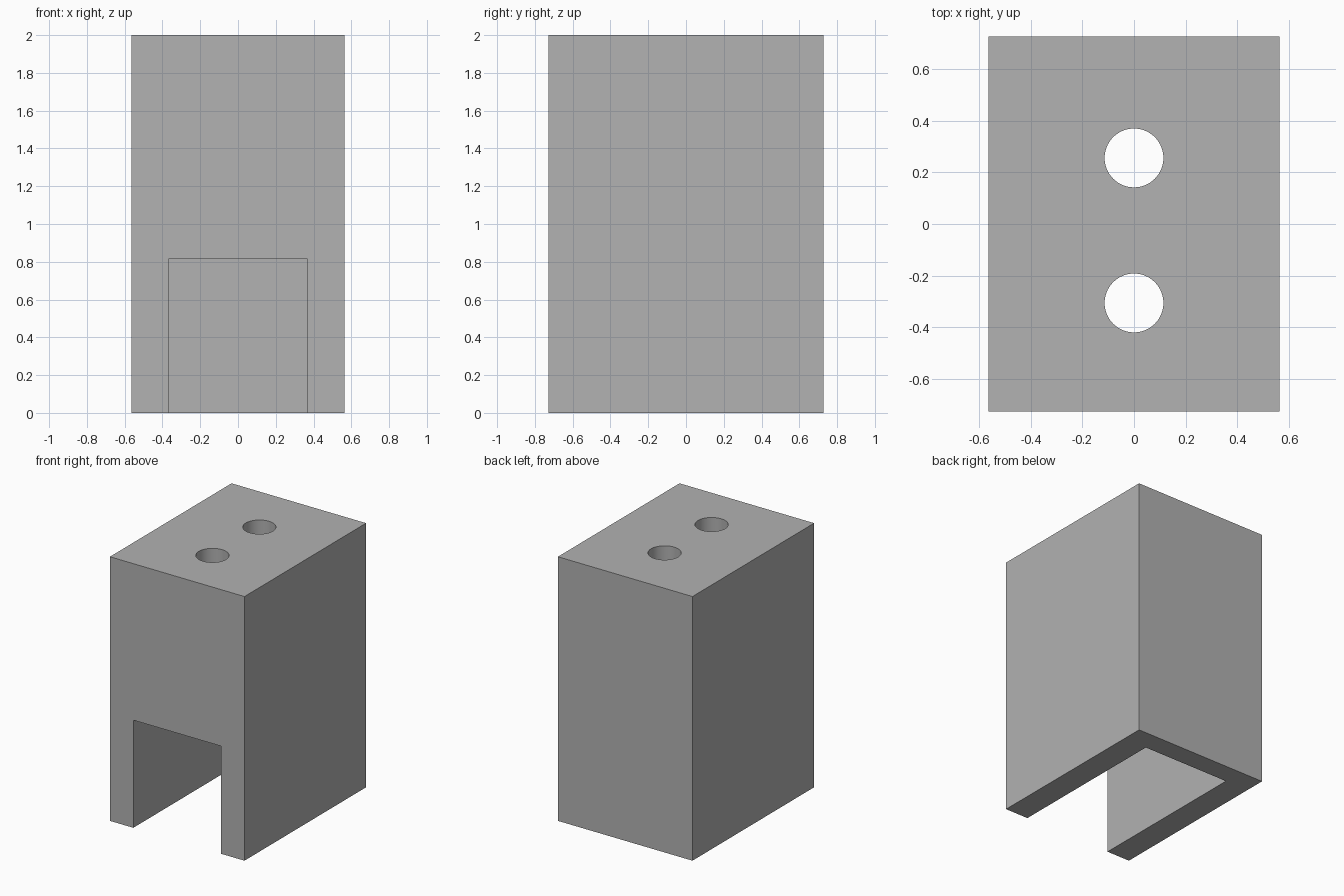
import bpy
import math

cube = bpy.data.objects.get("Cube")
if cube:
    bpy.data.objects.remove(cube, do_unlink=True)

WIDTH, DEPTH, HEIGHT = 1.127, 1.455, 2.0
SLOT_WIDTH, SLOT_HEIGHT, BACK_WALL = 0.735, 0.815, 0.16
HOLE_RADIUS = 0.114

grey = bpy.data.materials.new("plain grey")
grey.use_nodes = True
grey.diffuse_color = (0.445, 0.445, 0.445, 1)
grey.node_tree.nodes["Principled BSDF"].inputs["Base Color"].default_value = grey.diffuse_color


def box(name, low, high):
    """Add a box spanning two opposite corners."""
    centre = [(a + b) / 2 for a, b in zip(low, high)]
    bpy.ops.mesh.primitive_cube_add(size=1, location=centre)
    obj = bpy.context.object
    obj.name = name
    obj.scale = [b - a for a, b in zip(low, high)]
    bpy.ops.object.transform_apply(location=True, rotation=False, scale=True)
    obj.data.materials.append(grey)
    return obj


def cut(body, cutter):
    """Subtract the cutter from the body and discard it."""
    cutter.hide_render = True
    mod = body.modifiers.new("cut", "BOOLEAN")
    mod.operation = "DIFFERENCE"
    mod.solver = "EXACT"
    mod.object = cutter
    bpy.context.view_layer.objects.active = body
    bpy.ops.object.modifier_apply(modifier=mod.name)
    bpy.data.objects.remove(cutter, do_unlink=True)


# Solid block
body = box("block_body", (-WIDTH / 2, -DEPTH / 2, 0), (WIDTH / 2, DEPTH / 2, HEIGHT))

# Slot open to the front and underside, closed at the back
slot = box("slot_cutter", (-SLOT_WIDTH / 2, -DEPTH, -0.5),
           (SLOT_WIDTH / 2, DEPTH / 2 - BACK_WALL, SLOT_HEIGHT))
cut(body, slot)

# Two round holes from the top down into the slot
for y in (-0.306, 0.256):
    bpy.ops.mesh.primitive_cylinder_add(vertices=64, radius=HOLE_RADIUS, depth=2,
                                        location=(0, y, SLOT_HEIGHT + 0.8))
    drill = bpy.context.object
    drill.name = "hole_cutter"
    drill.data.materials.append(grey)
    cut(body, drill)

# Smooth hole walls, crisp edges
bpy.ops.object.select_all(action="DESELECT")
body.select_set(True)
bpy.context.view_layer.objects.active = body
bpy.ops.object.shade_smooth_by_angle(angle=math.radians(30))
